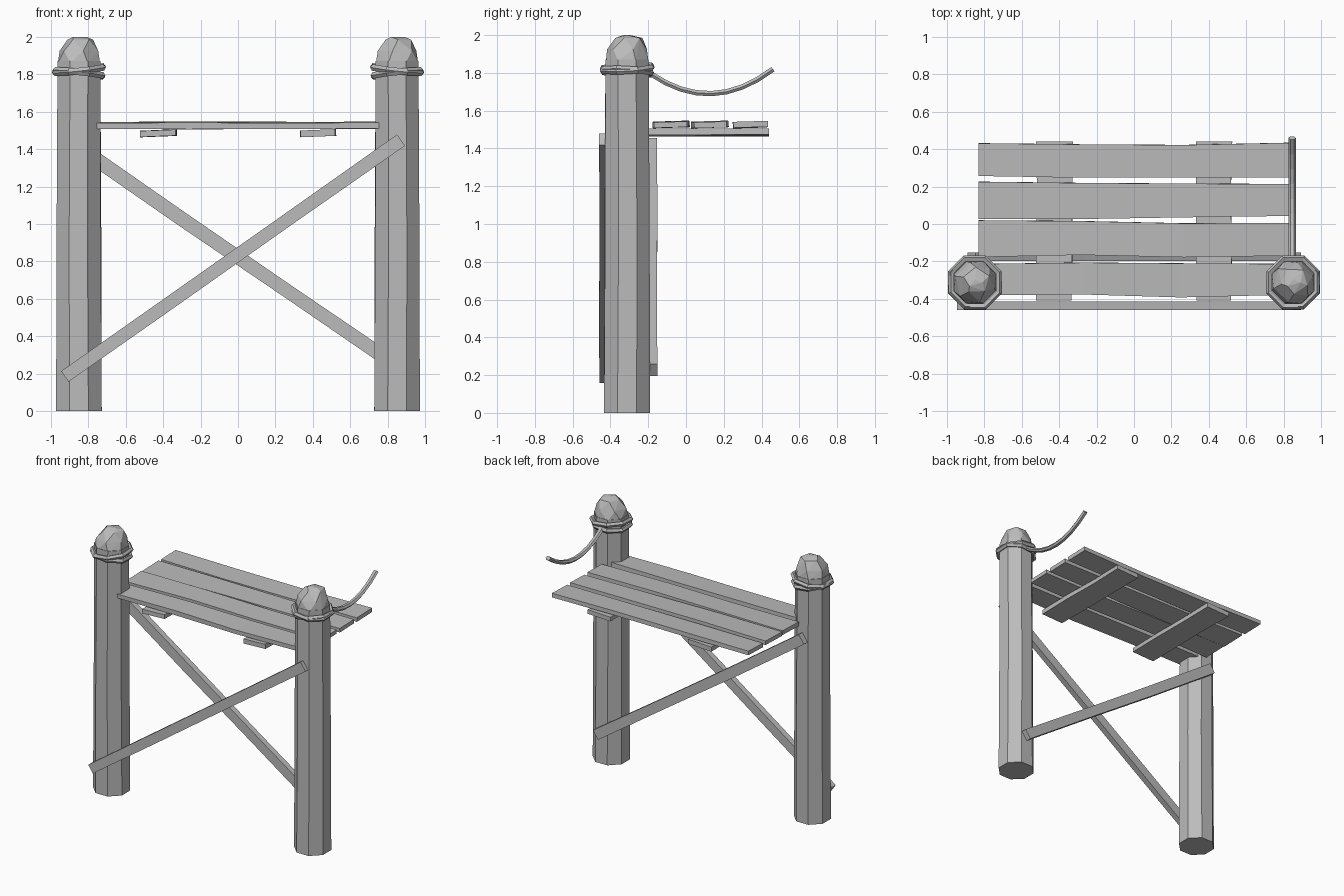
import bpy, bmesh, math, random
from mathutils import Vector, Matrix

cube = bpy.data.objects.get("Cube")
if cube:
    bpy.data.objects.remove(cube, do_unlink=True)
random.seed(4)

wood = bpy.data.materials.new("plain_grey")
wood.use_nodes = True
GREY = (0.5, 0.5, 0.5, 1)
wood.diffuse_color = GREY
wood.node_tree.nodes["Principled BSDF"].inputs["Base Color"].default_value = GREY


def finish(name, bm):
    bmesh.ops.recalc_face_normals(bm, faces=bm.faces)
    me = bpy.data.meshes.new(name)
    bm.to_mesh(me)
    bm.free()
    me.materials.append(wood)
    ob = bpy.data.objects.new(name, me)
    bpy.context.collection.objects.link(ob)
    return ob


def loft(name, rings, closed=False):
    """Skin a list of equal point rings, capped unless closed."""
    bm = bmesh.new()
    vs = [[bm.verts.new(p) for p in ring] for ring in rings]
    n = len(vs[0])
    pairs = list(zip(vs, vs[1:])) + ([(vs[-1], vs[0])] if closed else [])
    for a, b in pairs:
        for i in range(n):
            j = (i + 1) % n
            bm.faces.new((a[i], a[j], b[j], b[i]))
    if not closed:
        bm.faces.new(vs[0])
        bm.faces.new(vs[-1])
    return finish(name, bm)


def circle(x, y, z, r, n, turn):
    return [Vector((x + r * math.cos(turn + i * math.tau / n),
                    y + r * math.sin(turn + i * math.tau / n), z)) for i in range(n)]


def board(name, a, b, width, thick, wobble, side):
    """Rough-hewn board from a to b; side is its width direction."""
    a, b, side = Vector(a), Vector(b), Vector(side).normalized()
    up = (b - a).cross(side).normalized()
    rings = []
    for t in (0, 0.33, 0.66, 1):
        w = [width / 2 + random.uniform(-wobble, wobble) for _ in range(2)]
        h = [thick / 2 + random.uniform(-wobble, wobble) * 0.25 for _ in range(2)]
        c = a.lerp(b, t)
        rings.append([c - side * w[0] - up * h[0], c + side * w[1] - up * h[0],
                      c + side * w[1] + up * h[1], c - side * w[0] + up * h[1]])
    return loft(name, rings)


PX, PY = 0.85, -0.312
EIGHTH = math.pi / 8

for label, s in (("left", 1), ("right", -1)):
    x = s * PX
    # Octagonal post, slightly tapered
    loft(label + "_post", [circle(x, PY, 0, 0.132, 8, EIGHTH),
                           circle(x, PY, 0.9, 0.128, 8, EIGHTH + 0.03 * s),
                           circle(x, PY, 1.87, 0.124, 8, EIGHTH)])
    # Chipped, faceted post cap
    bm = bmesh.new()
    pts = (circle(x, PY, 1.86, 0.122, 8, EIGHTH)
           + circle(x, PY, 1.925, 0.108, 6, 0.3 * s)
           + circle(x + 0.008, PY + 0.01, 1.985, 0.072, 5, 0.9 * s)
           + [Vector((x, PY + 0.015, 2.0)), Vector((x + 0.04, PY, 2.0)),
              Vector((x - 0.03, PY - 0.02, 2.0))])
    for p in pts:
        bm.verts.new(p)
    bmesh.ops.convex_hull(bm, input=bm.verts)
    finish(label + "_post_cap", bm)
    # Two crossing rope loops
    for k, (tilt, z, r) in enumerate(((0.12, 1.825, 0.139), (-0.12, 1.805, 0.136))):
        turn = Matrix.Rotation(tilt, 3, Vector((0.5, s, 0)))
        rings = []
        for i in range(8):
            ang = EIGHTH + i * math.tau / 8
            out = Vector((math.cos(ang), math.sin(ang), 0))
            rings.append([turn @ (out * (r + 0.017 * math.cos(q * math.tau / 5))
                          + Vector((0, 0, 0.018 * math.sin(q * math.tau / 5))))
                          + Vector((x, PY, z)) for q in range(5)])
        loft(f"{label}_rope_loop_{k + 1}", rings, closed=True)

# Loose rope hanging behind the left post
rings = []
for i in range(9):
    t = i / 8
    y = -0.19 + 0.65 * t
    z = 1.69 + 1.12 * (y - 0.12) ** 2
    slope = 2.24 * (y - 0.12)
    nrm = Vector((0, -slope, 1)).normalized()
    rings.append([Vector((0.845, y, z)) + Vector((0.02, 0, 0)) * math.cos(q * math.tau / 6)
                  + nrm * 0.016 * math.sin(q * math.tau / 6) for q in range(6)])
loft("loose_rope", rings)

# Deck planks
for i, y in enumerate((-0.295, -0.078, 0.127, 0.338)):
    end = 0.78 if i == 0 else 0.83
    plank = board(f"deck_plank_{i + 1}", (-end, y, 1.527), (end, y, 1.527),
                  0.182, 0.032, 0.011, (0, 1, 0.03))

# Bearers under the deck
for label, x in (("right", -0.425), ("left", 0.425)):
    board(label + "_bearer", (x, -0.41, 1.485), (x, 0.44, 1.485), 0.19, 0.034, 0.005, (1, 0, 0.04))

# Crossed braces in front of and behind the posts
board("front_brace", (-0.925, -0.437, 0.185), (0.87, -0.437, 1.45),
      0.075, 0.045, 0.004, (-0.576, 0, 0.817))
board("back_brace", (-0.87, -0.175, 1.42), (0.87, -0.175, 0.225),
      0.075, 0.045, 0.004, (0.566, 0, 0.824))
